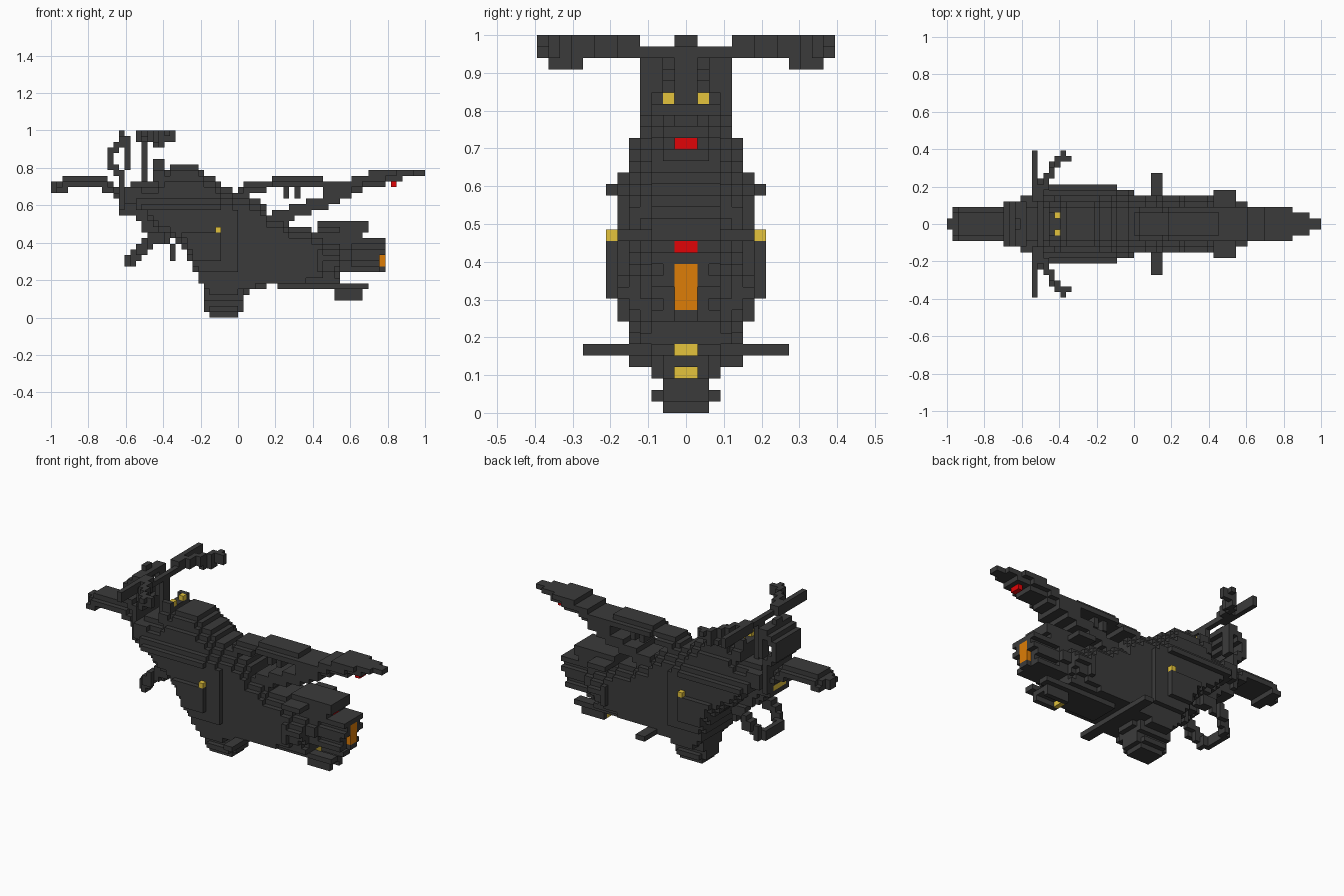
import bpy, bmesh, math

if "Cube" in bpy.data.objects:
    bpy.data.objects.remove(bpy.data.objects["Cube"])

S = 2 / 66                      # block size
grid = {}                       # (i, j, k) -> part name


def put(part, i, m, k):
    """Place a block and its mirror twin; m counts blocks outward from the middle."""
    for j in (m, -m - 1):
        grid[(i, j, k)] = part


def box(part, x0, x1, y0, y1, z0, z1):
    for i in range(round((x0 + 1) / S), round((x1 + 1) / S)):
        for m in range(round(y0 / S), round(y1 / S)):
            for k in range(round(z0 / S), round(z1 / S)):
                put(part, i, m, k)


def samples(pts):
    for a, b in zip(pts, pts[1:]):
        n = max(1, int(math.dist(a, b) / S * 4))
        for t in range(n + 1):
            yield [p + (q - p) * t / n for p, q in zip(a, b)]


def path(part, pts, thick=1):
    """Rod through (x, y, z) points."""
    for x, y, z in samples(pts):
        for d in range(thick):
            put(part, math.floor((x + 1) / S), math.floor(y / S), math.floor(z / S) + d)


def sheet(part, pts, width, thick=1, crown=9):
    """Strip along (x, z) points; blocks from crown outward are only one layer."""
    for x, z in samples(pts):
        for m in range(width(x)):
            for d in range(thick if m < crown else 1):
                put(part, math.floor((x + 1) / S), m, math.floor(z / S) + d)


def step(table, v):
    for limit, w in table:
        if v < limit:
            return w
    return table[-1][1]


def inside(poly, x, z):
    hit = False
    for (x0, z0), (x1, z1) in zip(poly, poly[1:] + poly[:1]):
        if (z0 > z) != (z1 > z) and x < x0 + (z - z0) * (x1 - x0) / (z1 - z0):
            hit = not hit
    return hit


def solid(part, poly, width, top, bottom):
    """Fill a side outline; width grows from the top and bottom rims to width(x, z)."""
    for i in range(66):
        x = -1 + (i + .5) * S
        ks = [k for k in range(33) if inside(poly, x, (k + .5) * S)]
        for k in ks:
            rim = min(top + ks[-1] - k, bottom + k - ks[0])
            for m in range(min(width(x, (k + .5) * S), rim)):
                put(part, i, m, k)


# Half widths in blocks along the length and the height
LENGTH = [(-.64, 3), (-.6, 4), (-.55, 5), (-.5, 6), (-.1, 7), (0, 6), (.42, 5),
          (.545, 6), (.62, 4), (.85, 3), (.94, 2), (1, 1)]
HEIGHT = [(.03, 2), (.06, 3), (.09, 2), (.12, 3), (.24, 5), (.3, 6), (.455, 7),
          (.575, 6), (.606, 7), (.64, 6), (.73, 5), (1, 4)]


def hull(x, z):
    return min(step(LENGTH, x), step(HEIGHT, z))


# Main fairing with tank and belly
solid("fairing", [(-.58, .73), (-.43, .73), (-.37, .79), (-.34, .82), (-.25, .82),
                  (-.17, .775), (-.12, .73), (-.07, .70), (0, .67), (.1, .64),
                  (.17, .55), (.25, .525), (.3, .49), (.45, .455), (.45, .2),
                  (.18, .19), (.05, .15), (-.15, .15), (-.21, .19), (-.24, .28),
                  (-.27, .34), (-.34, .40), (-.39, .46), (-.45, .49), (-.48, .55),
                  (-.53, .58), (-.58, .61)], hull, 3, 5)
box("cowl", -.636, -.576, 0, .12, .606, .697)
box("cowl", -.606, -.515, 0, .15, .606, .697)
box("cowl", -.545, -.455, 0, .18, .576, .636)
solid("keel", [(-.16, .16), (.06, .16), (.03, .09), (0, 0), (-.15, 0), (-.18, .06),
               (-.18, .12)], hull, 3, 2)
box("keel", -.152, 0, 0, .15, .121, .182)

# Rear engine with lengthwise grooves
solid("rear_engine", [(.3, .43), (.788, .43), (.788, .25), (.58, .25), (.5, .19), (.3, .19)],
      lambda x, z: hull(x, z) - (int(z / S) % 3 == 0), 3, 3)
box("upper_fin", .42, .667, 0, .09, .424, .455)
box("upper_fin", .42, .545, 0, .18, .455, .485)
box("upper_fin", .42, .70, 0, .09, .455, .515)
box("lower_fin", .2, .70, 0, .09, .152, .182)
box("lower_fin", .3, .545, 0, .12, .182, .212)
box("lower_fin", .515, .67, 0, .06, .121, .152)
box("lower_fin", .606, .67, 0, .06, .091, .121)

# Seat, tail and tail brace
solid("seat", [(-.01, .667), (.03, .727), (.18, .727), (.18, .758), (.455, .758),
               (.455, .727), (.61, .727), (.61, .697), (.18, .697), (.15, .667)],
      lambda x, z: 3, 2, 3)
box("seat_mount", .24, .27, 0, .06, .636, .697)
box("seat_mount", .30, .33, 0, .06, .636, .697)
solid("tail", [(.44, .727), (.56, .727), (.64, .757), (.70, .775), (.76, .79), (1, .79),
               (1, .757), (.91, .757), (.87, .727), (.8, .727), (.79, .70), (.73, .69),
               (.6, .67), (.5, .65), (.44, .64)], lambda x, z: min(3, step(LENGTH, x)), 3, 2)
for y in (.02, .05, .08):
    path("tail_brace", [(.58, y, .65), (.44, y, .60), (.33, y, .56), (.2, y, .52)], 2)

# Front fender, number plate and its backing
sheet("front_fender", [(-.99, .68), (-.94, .685), (-.9, .71), (-.72, .71), (-.66, .66),
                       (-.6, .59), (-.55, .575)],
      lambda x: step([(-.97, 1), (-.94, 2), (1, 3)], x), 2, 2)
sheet("number_plate", [(-.62, .95), (-.655, .91), (-.68, .87), (-.68, .82), (-.65, .79),
                       (-.62, .76), (-.62, .6)], lambda x: 4)
box("number_plate", -.64, -.61, 0, .03, .97, 1)
box("plate_bracket", -.61, -.58, .06, .12, .79, .955)
box("plate_bracket", -.64, -.58, 0, .12, .939, .97)
box("lamp_housing", -.636, -.576, 0, .09, .546, .606)

# Handlebar, levers and grips
path("handlebar", [(-.50, .02, .73), (-.50, .02, .95), (-.50, .22, .95)])
path("lever", [(-.53, .13, .95), (-.53, .36, .95), (-.53, .38, .98)])
path("lever", [(-.53, .14, .98), (-.53, .36, .98)])
path("grip", [(-.50, .13, .95), (-.48, .22, .95), (-.44, .28, .95), (-.41, .33, .95),
              (-.36, .35, .95)], 2)
path("grip", [(-.40, .33, .98), (-.38, .38, .98)])
path("grip", [(-.44, .29, .92), (-.41, .34, .92)])

# Dashboard behind the bar
box("dashboard", -.455, -.39, 0, .12, .727, .788)
box("dashboard", -.455, -.39, 0, .09, .788, .818)
box("dashboard", -.455, -.394, .06, .09, .818, .848)

# Fork legs and the low front loop
path("fork", [(-.60, .08, .60), (-.53, .08, .55), (-.48, .08, .47), (-.43, .08, .41),
              (-.38, .08, .43)], 2)
path("front_loop", [(-.35, .05, .43), (-.45, .11, .40), (-.52, .13, .35), (-.57, .10, .30),
                    (-.59, .01, .29)], 2)
path("loop_hook", [(-.40, .02, .42), (-.36, .02, .39), (-.35, .02, .32)])

# Foot pegs and side ridges
box("foot_peg", .091, .152, 0, .273, .152, .182)
box("side_ridge", -.5, -.15, .15, .212, .576, .606)

# Lamps and glowing parts
box("side_lamp", -.121, -.091, .182, .212, .455, .485)
box("dash_lamp", -.424, -.394, .03, .06, .818, .848)
box("front_lamp", -.636, -.606, 0, .06, .576, .606)
box("upper_tail_light", .818, .848, 0, .03, .697, .727)
box("rear_tail_light", .636, .667, 0, .03, .424, .455)
box("exhaust_glow", .758, .788, 0, .03, .273, .394)


def hollow(i0, i1, ms, ks):
    for i in range(i0, i1):
        for m in ms:
            for k in ks:
                grid.pop((i, m, k), None)
                grid.pop((i, -m - 1, k), None)


# Trimmed engine corners and lamps recessed in the lower channel
hollow(58, 59, (1, 2, 3), (8, 9, 10))
hollow(51, 57, (0,), (3, 5))
box("lower_lamp", .515, .545, 0, .03, .152, .182)
box("lower_lamp", .515, .545, 0, .03, .091, .121)
box("lower_fin", .515, .606, .03, .06, .091, .121)

# Materials
COLOURS = {"charcoal": (.044, .044, .044, 1), "yellow": (.78, .55, .045, 1),
           "orange": (.73, .205, .002, 1), "red": (.75, .001, .002, 1)}
mats = {}
for name, rgba in COLOURS.items():
    mats[name] = bpy.data.materials.new(name)
    mats[name].diffuse_color = rgba


def colour_of(part):
    if part.endswith("lamp"):
        return "yellow"
    if part.endswith("tail_light"):
        return "red"
    return "orange" if part == "exhaust_glow" else "charcoal"


# Turn each part's blocks into a mesh of outer faces
def build(part):
    bm = bmesh.new()
    verts = {}
    for cell in [c for c, p in grid.items() if p == part]:
        for axis in range(3):
            for side in (0, 1):
                near = list(cell)
                near[axis] += 2 * side - 1
                if tuple(near) in grid:
                    continue
                u, v = (axis + 1) % 3, (axis + 2) % 3
                ring = []
                for du, dv in ((0, 0), (1, 0), (1, 1), (0, 1)):
                    c = list(cell)
                    c[axis] += side
                    c[u] += du
                    c[v] += dv
                    c = tuple(c)
                    if c not in verts:
                        verts[c] = bm.verts.new((c[0] * S - 1, c[1] * S, c[2] * S))
                    ring.append(verts[c])
                bm.faces.new(ring if side else ring[::-1])
    mesh = bpy.data.meshes.new(part)
    bm.to_mesh(mesh)
    bm.free()
    mesh.materials.append(mats[colour_of(part)])
    bpy.context.collection.objects.link(bpy.data.objects.new(part, mesh))


for part in sorted(set(grid.values())):
    build(part)

for m in bpy.data.materials:
    if m.users and not m.is_grease_pencil:
        m.use_nodes = True
        m.node_tree.nodes["Principled BSDF"].inputs["Base Color"].default_value = m.diffuse_color
